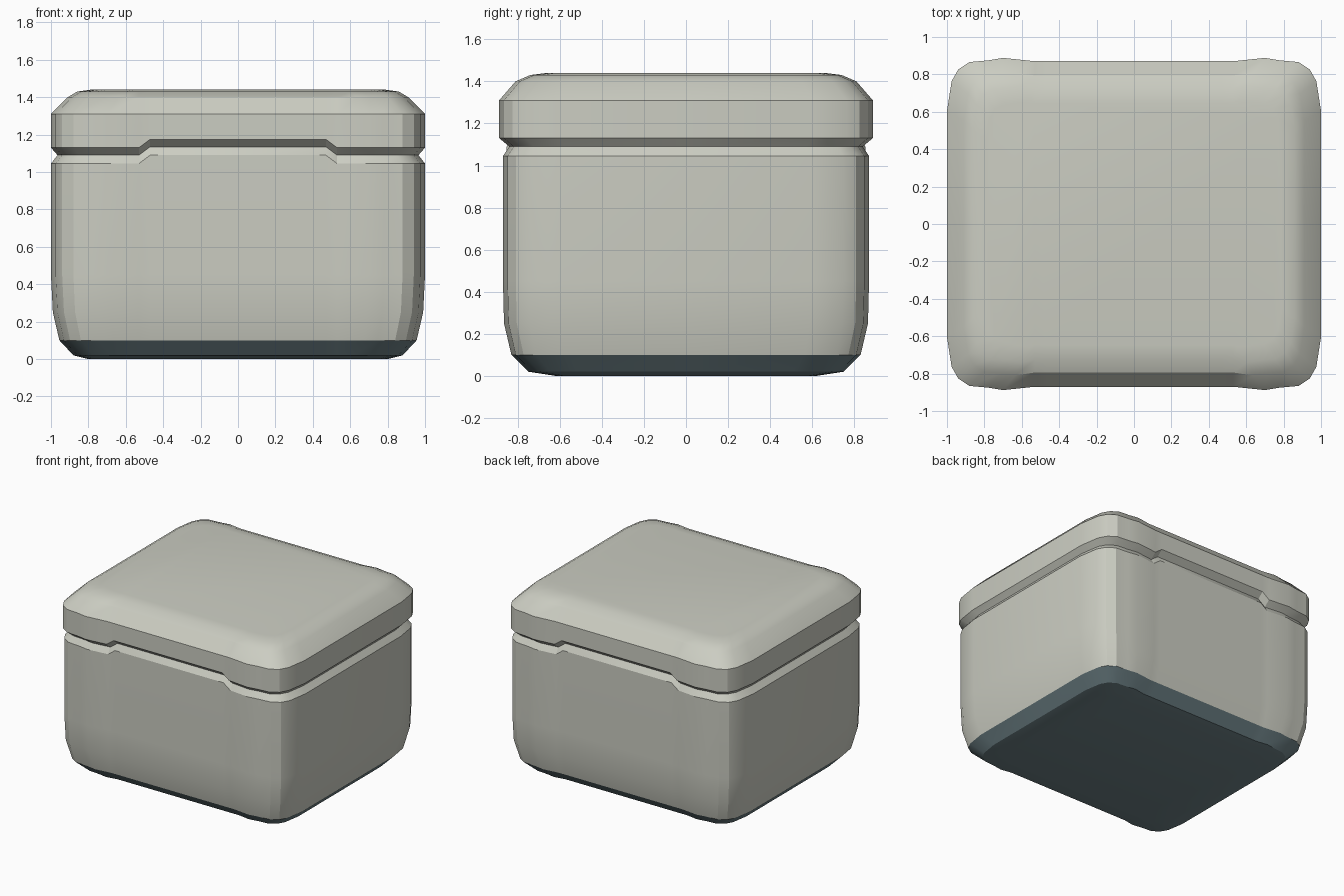
import bpy, bmesh

if "Cube" in bpy.data.objects:
    bpy.data.objects.remove(bpy.data.objects["Cube"])


def material(name, rgb):
    m = bpy.data.materials.new(name)
    m.diffuse_color = (*rgb, 1.0)
    m.use_nodes = True
    m.node_tree.nodes["Principled BSDF"].inputs["Base Color"].default_value = m.diffuse_color
    return m


stone = material("pale stone", (0.60, 0.61, 0.54))
slate = material("slate base", (0.156, 0.223, 0.242))

# One quarter of the plan outline as fractions of the half sizes
QUARTER = [(1, 0), (1, .68), (.975, .86), (.94, .93), (.88, .975), (.78, .985),
           (.70, 1), (.53, .98), (.47, .98), (0, .98)]
half = QUARTER + [(-x, y) for x, y in QUARTER[-2::-1]]
OUTLINE = half + [(-x, -y) for x, y in half[1:-1]]


def ring(bm, z, hx, hy):
    verts = []
    for u, v in OUTLINE:
        front_or_back = abs(v) > .9
        x = u if front_or_back and abs(u) < .6 else u * hx
        # the seam steps up across the middle of the front and back
        step = .045 if front_or_back and abs(u) < .5 and 1.0 < z < 1.2 else 0
        verts.append(bm.verts.new((x, v * hy, z + step)))
    return verts


def shell(name, levels, cap_bottom, cap_top):
    bm = bmesh.new()
    rings = [ring(bm, *lv) for lv in levels]
    n = len(OUTLINE)
    for a, b in zip(rings, rings[1:]):
        for i in range(n):
            j = (i + 1) % n
            bm.faces.new((a[i], a[j], b[j], b[i]))
    if cap_bottom:
        bm.faces.new(rings[0][::-1])
    if cap_top:
        bm.faces.new(rings[-1])
    # the underside and its lower chamfers are slate
    for f in bm.faces:
        f.material_index = int(max(v.co.z for v in f.verts) < .12)
    me = bpy.data.meshes.new(name)
    bm.to_mesh(me)
    bm.free()
    me.materials.append(stone)
    me.materials.append(slate)
    ob = bpy.data.objects.new(name, me)
    bpy.context.collection.objects.link(ob)
    bpy.ops.object.select_all(action='DESELECT')
    ob.select_set(True)
    bpy.context.view_layer.objects.active = ob
    bpy.ops.object.shade_smooth_by_angle(angle=0.42)
    return ob


# Box body up to the bottom of the seam groove: (z, half x, half y)
shell("box_body", [(0, .80, .62), (.02, .88, .75), (.10, .955, .83),
                   (.25, .99, .865), (.45, 1, .87), (1.045, 1, .87),
                   (1.09, .965, .84)], True, False)

# Overhanging lid with chamfered top
shell("lid", [(1.09, .965, .84), (1.13, 1, .888), (1.31, 1, .888),
              (1.40, .91, .81), (1.43, .86, .74), (1.44, .79, .66)], False, True)
